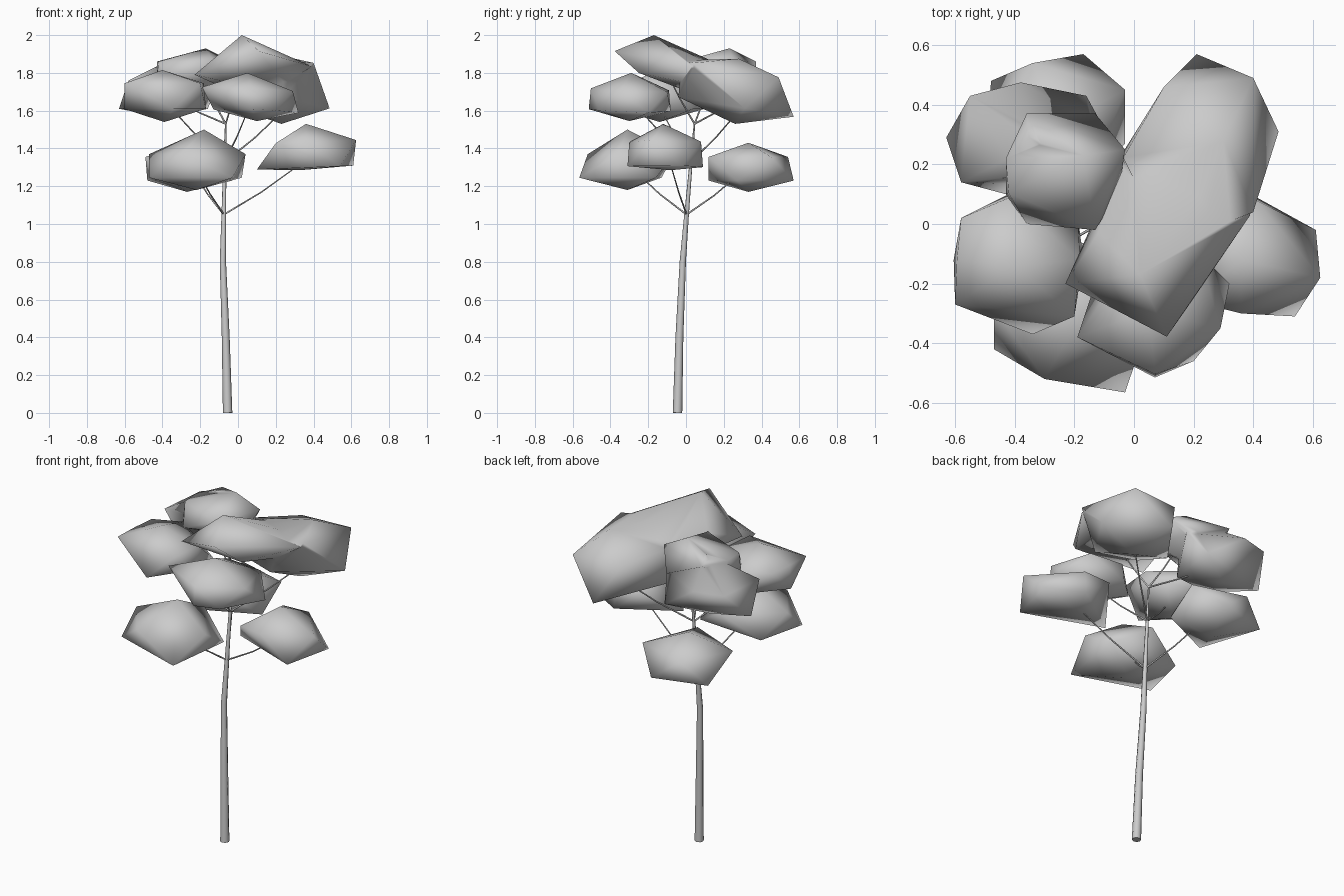
import bpy, bmesh
from mathutils import Vector

if "Cube" in bpy.data.objects:
    bpy.data.objects.remove(bpy.data.objects["Cube"])


def tube(name, pts, r0, r1, sides_res=1):
    """Tapered limb along a few points."""
    cu = bpy.data.curves.new(name, 'CURVE')
    cu.dimensions = '3D'
    cu.bevel_depth = 1.0
    cu.bevel_resolution = sides_res
    cu.use_fill_caps = True
    sp = cu.splines.new('POLY')
    sp.points.add(len(pts) - 1)
    for i, p in enumerate(pts):
        sp.points[i].co = (*p, 1)
        sp.points[i].radius = r0 + (r1 - r0) * i / (len(pts) - 1)
    sp.use_smooth = True
    ob = bpy.data.objects.new(name, cu)
    bpy.context.collection.objects.link(ob)
    bpy.ops.object.select_all(action='DESELECT')
    ob.select_set(True)
    bpy.context.view_layer.objects.active = ob
    bpy.ops.object.convert(target='MESH')
    return ob


def clump(name, outline, rings, z_low, z_high, apex, nadir, slope=(0, 0)):
    """Low-poly leaf clump: hull of outline corners set Low, High or Both, plus a top and a bottom point."""
    cx = sum(p[0] for p in outline) / len(outline)
    cy = sum(p[1] for p in outline) / len(outline)
    bm = bmesh.new()
    for (x, y), ring in zip(outline, rings):
        dx, dy = x - cx, y - cy
        dz = slope[0] * dx + slope[1] * dy
        if ring in 'LB':
            bm.verts.new((x, y, z_low + dz))
        if ring in 'HB':
            s = .95 if ring == 'B' else 1
            bm.verts.new((cx + dx * s, cy + dy * s, z_high + dz))
    bm.verts.new(apex)
    bm.verts.new(nadir)
    res = bmesh.ops.convex_hull(bm, input=bm.verts)
    junk = {v for v in res['geom_interior'] if isinstance(v, bmesh.types.BMVert)}
    bmesh.ops.delete(bm, geom=list(junk), context='VERTS')
    bmesh.ops.recalc_face_normals(bm, faces=bm.faces)
    for f in bm.faces:
        f.smooth = True
    me = bpy.data.meshes.new(name)
    bm.to_mesh(me)
    bm.free()
    ob = bpy.data.objects.new(name, me)
    bpy.context.collection.objects.link(ob)
    return ob


def merge(a, b):
    """Fuse two clumps into one mass."""
    m = a.modifiers.new('union', 'BOOLEAN')
    m.operation = 'UNION'
    m.solver = 'EXACT'
    m.object = b
    bpy.context.view_layer.objects.active = a
    bpy.ops.object.modifier_apply(modifier=m.name)
    bpy.data.objects.remove(b)


# trunk
fork1, fork2, fork3 = (-.075, .003, 1.05), (-.07, .027, 1.33), (-.065, .045, 1.53)
tube('trunk', [(-.055, -.045, 0), (-.065, -.035, .4), (-.08, -.017, .8), fork1, fork2, fork3],
     .025, .004, 2)

# branches
for fork, ends in ((fork1, [(.32, -.08, 1.31), (-.22, -.28, 1.29), (-.24, .3, 1.28)]),
                   (fork2, [(-.36, -.14, 1.62), (.06, -.26, 1.62), (.24, .28, 1.6)]),
                   (fork3, [(.02, -.12, 1.84), (-.2, .14, 1.8), (-.36, .28, 1.68)])):
    for e in ends:
        f, v = Vector(fork), Vector(e)
        mid = f.lerp(v, .5) - Vector((0, 0, .012))
        tube('branch', [f, mid, v], .005, .003)

# lower leaf clumps
clump('leaves_low_right', [(.1, -.12), (.2, -.26), (.36, -.3), (.54, -.31), (.625, -.18), (.61, -.02),
                           (.41, .09), (.24, .08)], 'LHHLHLBH', 1.3, 1.435,
      (.36, -.12, 1.53), (.33, -.08, 1.285), slope=(.04, 0))
clump('leaves_low_front', [(-.47, -.42), (-.3, -.52), (-.03, -.565), (.04, -.36), (.02, -.16),
                           (-.18, -.06), (-.4, -.13), (-.47, -.28)], 'LHLHLHLH', 1.245, 1.37,
      (-.18, -.31, 1.5), (-.22, -.31, 1.18))
clump('leaves_low_back', [(-.48, .48), (-.34, .54), (-.17, .57), (-.03, .45), (-.03, .27),
                          (-.16, .12), (-.36, .12), (-.49, .26)], 'LHLHLHLH', 1.23, 1.355,
      (-.25, .33, 1.43), (-.27, .33, 1.17))

# middle leaf clumps
clump('leaves_left', [(-.6, -.27), (-.34, -.37), (-.2, -.31), (-.17, -.12), (-.19, .04), (-.42, .1),
                      (-.58, .02), (-.605, -.12)], 'HLHBLBHB', 1.61, 1.745,
      (-.4, -.14, 1.815), (-.39, -.14, 1.54))
clump('leaves_front', [(-.19, -.38), (.07, -.515), (.2, -.46), (.29, -.35), (.32, -.2), (.22, -.1),
                       (0, -.08), (-.13, -.2)], 'HBLHLHBL', 1.6, 1.71,
      (.05, -.29, 1.8), (.1, -.3, 1.545), slope=(-.04, -.03))

# upper leaf clumps, each made of two fused lobes
a = clump('leaves_top_left', [(-.43, .22), (-.43, .1), (-.36, 0), (-.13, -.02), (-.05, .11), (-.03, .25),
                              (-.13, .37), (-.36, .37)], 'HBLHLHLH', 1.76, 1.86,
          (-.17, .23, 1.93), (-.22, .16, 1.7))
b = clump('lobe', [(-.63, .29), (-.55, .43), (-.38, .475), (-.16, .43), (-.1, .32), (-.2, .12),
                   (-.43, .1), (-.58, .14)], 'LHHLHBLH', 1.61, 1.76,
          (-.32, .27, 1.89), (-.37, .3, 1.56))
merge(a, b)
a = clump('leaves_top_right', [(-.23, -.2), (.11, -.378), (.2, -.25), (.39, .03), (.34, .25), (.08, .38),
                               (-.05, .2), (-.12, -.03)], 'LHLHBBBH', 1.75, 1.84,
          (.02, -.17, 2.0), (.08, -.04, 1.72), slope=(0, -.2))
b = clump('lobe', [(.4, .04), (.485, .31), (.4, .49), (.21, .57), (.1, .46), (-.05, .22),
                   (.03, .06), (.24, -.04)], 'HLHLHBBB', 1.62, 1.815,
          (.3, .28, 1.875), (.23, .26, 1.53), slope=(0, -.17))
merge(a, b)
